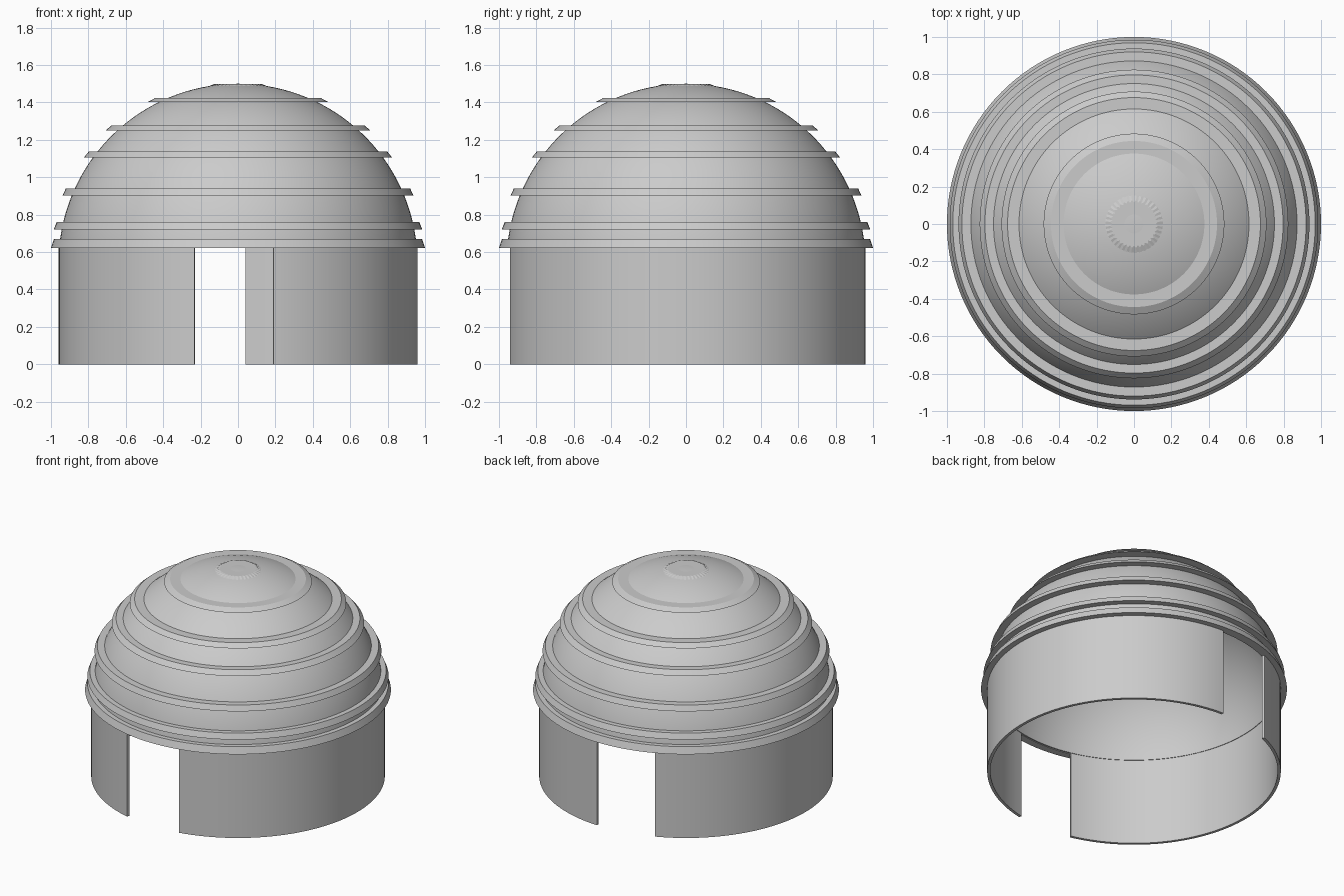
import bpy, bmesh, math

if "Cube" in bpy.data.objects:
    bpy.data.objects.remove(bpy.data.objects["Cube"])

def finish(name, bm, smooth=True):
    bmesh.ops.remove_doubles(bm, verts=bm.verts, dist=1e-5)
    bmesh.ops.recalc_face_normals(bm, faces=bm.faces)
    me = bpy.data.meshes.new(name)
    bm.to_mesh(me)
    bm.free()
    ob = bpy.data.objects.new(name, me)
    bpy.context.collection.objects.link(ob)
    if smooth:
        bpy.ops.object.select_all(action='DESELECT')
        bpy.context.view_layer.objects.active = ob
        ob.select_set(True)
        bpy.ops.object.shade_smooth_by_angle(angle=math.radians(25))
    return ob

def lathe(name, profile, a0=0.0, a1=360.0, steps=128):
    """Sweep a closed (r, z) profile around z; cap the ends of partial sweeps."""
    bm = bmesh.new()
    full = a1 - a0 >= 360
    rows = []
    for i in range(steps + 1):
        a = math.radians(a0 + (a1 - a0) * i / steps)
        rows.append([bm.verts.new((r * math.cos(a), r * math.sin(a), z)) for r, z in profile])
    n = len(profile)
    for A, B in zip(rows, rows[1:]):
        for j in range(n):
            k = (j + 1) % n
            pts = [A[j], B[j], B[k], A[k]]
            if profile[j][0] == 0 and profile[k][0] == 0:
                continue
            if profile[j][0] == 0:
                pts = [A[j], B[k], A[k]]
            elif profile[k][0] == 0:
                pts = [A[j], B[j], A[k]]
            bm.faces.new(pts)
    if not full:
        bm.faces.new(rows[0])
        bm.faces.new(rows[-1])
    return finish(name, bm)

R, CZ, T = 0.96, 0.54, 0.02
WALL_TOP = 0.625

def dome_r(z, rad=R):
    return math.sqrt(rad * rad - (z - CZ) ** 2)

# Curved drum walls, leaving a doorway at front and back
wall = [(R, 0), (R, WALL_TOP), (R - T, WALL_TOP), (R - T, 0)]
lathe("right_wall", wall, -78.6, 87.6, 64)
lathe("left_wall", wall, 112.8, 255.9, 56)

# Hollow dome shell
def arc(rad, steps=36):
    s = math.asin((WALL_TOP - CZ) / rad)
    out = []
    for i in range(steps):
        t = s + (math.pi / 2 - s) * i / steps
        out.append((rad * math.cos(t), CZ + rad * math.sin(t)))
    return out + [(0.0, CZ + rad)]
lathe("dome", arc(R) + arc(R - T)[::-1])

# Projecting bands: bottom z, top z, bottom radius, top radius
bands = [(0.622, 0.67, 1.0, 0.984), (0.721, 0.761, 0.985, 0.969),
         (0.903, 0.941, 0.938, 0.92), (1.105, 1.138, 0.825, 0.797),
         (1.25, 1.277, 0.708, 0.676), (1.402, 1.423, 0.483, 0.444)]
for i, (z0, z1, r0, r1) in enumerate(bands):
    lathe(f"band_{i + 1}", [(r0, z0), (r1, z1),
          (dome_r(z1, R - T / 2), z1), (dome_r(z0, R - T / 2), z0)])

# Serrated cap on the crown
bm = bmesh.new()
n = 72
outer, inner = [], []
for i in range(n):
    a = 2 * math.pi * i / n
    c, s = math.cos(a), math.sin(a)
    r = 0.128 if i % 2 else 0.116
    outer.append(bm.verts.new((0.158 * c, 0.158 * s, 1.486)))
    inner.append(bm.verts.new((r * c, r * s, 1.4985)))
for i in range(n):
    k = (i + 1) % n
    bm.faces.new((outer[i], outer[k], inner[k], inner[i]))
bm.faces.new(inner)
bm.faces.new(outer[::-1])
finish("crown_cap", bm, False)
